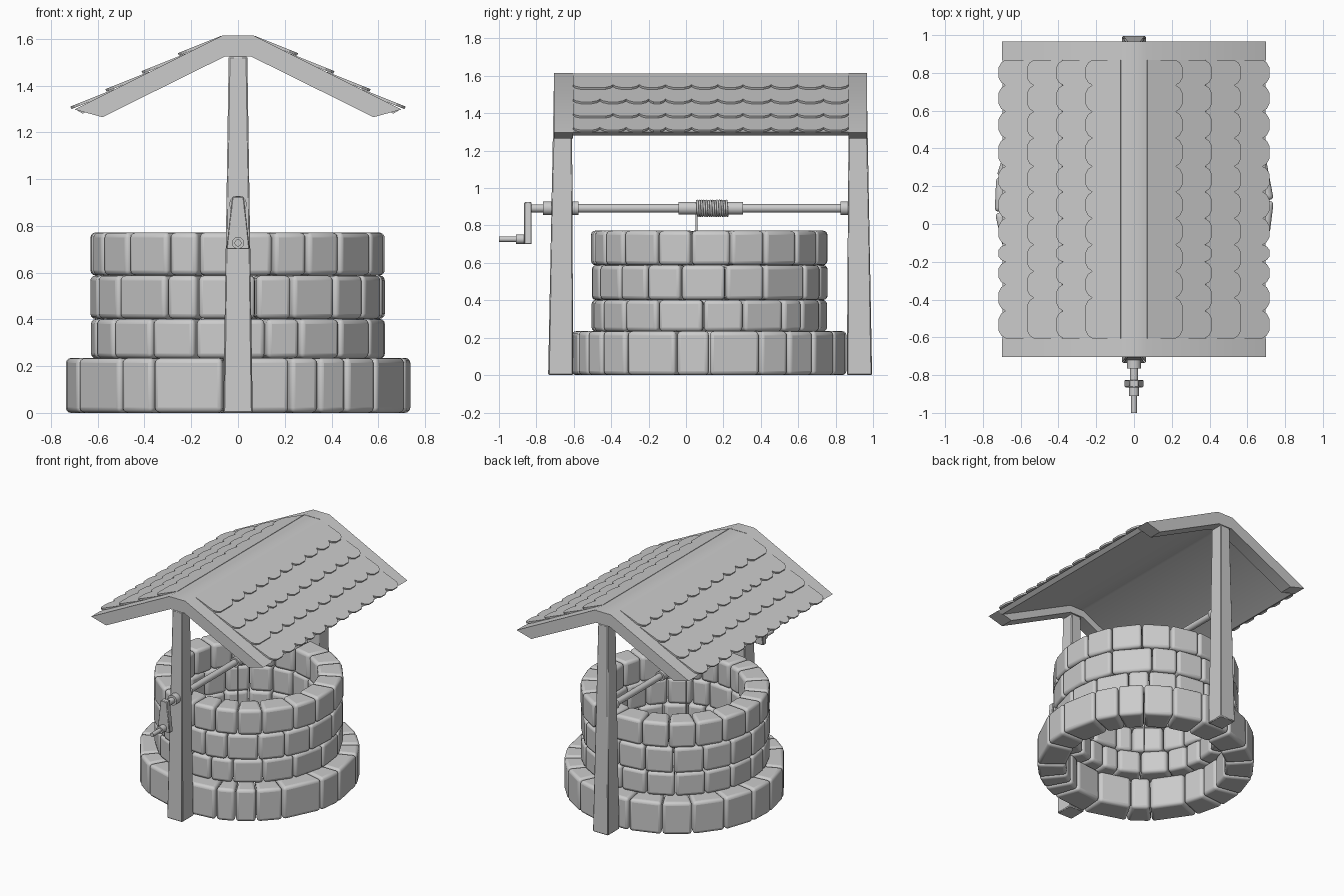
import bpy, bmesh, math
from mathutils import Vector

if "Cube" in bpy.data.objects:
    bpy.data.objects.remove(bpy.data.objects["Cube"])

CY = 0.125      # well centre in y
AXLE_Z = 0.892


def finish(name, bm, bevel=0, segs=2, angle=40):
    bmesh.ops.recalc_face_normals(bm, faces=bm.faces)
    me = bpy.data.meshes.new(name)
    bm.to_mesh(me)
    bm.free()
    ob = bpy.data.objects.new(name, me)
    bpy.context.collection.objects.link(ob)
    if bevel:
        m = ob.modifiers.new("bevel", 'BEVEL')
        m.width, m.segments, m.limit_method = bevel, segs, 'ANGLE'
        m.angle_limit = math.radians(30)
    bpy.ops.object.select_all(action='DESELECT')
    ob.select_set(True)
    bpy.context.view_layer.objects.active = ob
    bpy.ops.object.shade_smooth_by_angle(angle=math.radians(angle))
    return ob


def loft(bm, a, b):
    """Closed solid between two matching outlines."""
    va = [bm.verts.new(p) for p in a]
    vb = [bm.verts.new(p) for p in b]
    n = len(va)
    bm.faces.new(va)
    bm.faces.new(vb[::-1])
    for i in range(n):
        j = (i + 1) % n
        bm.faces.new((va[i], vb[i], vb[j], va[j]))


def prism(name, profile, y0, y1, bevel=0):
    """Extrude an x-z profile along y."""
    bm = bmesh.new()
    loft(bm, [(x, y0, z) for x, z in profile], [(x, y1, z) for x, z in profile])
    return finish(name, bm, bevel, 1)


def turned(name, profile, z, sides=16):
    """Turn (y, radius) pairs around an axis parallel to y."""
    bm = bmesh.new()
    rings = []
    for y, r in profile:
        rings.append([bm.verts.new((r * math.cos(2 * math.pi * (i + .5) / sides), y,
                                    z + r * math.sin(2 * math.pi * (i + .5) / sides)))
                      for i in range(sides)])
    for a, b in zip(rings, rings[1:]):
        for i in range(sides):
            j = (i + 1) % sides
            bm.faces.new((a[i], b[i], b[j], a[j]))
    bm.faces.new(rings[0])
    bm.faces.new(rings[-1][::-1])
    return finish(name, bm)


# Stone rings: joint angles measured from the front towards +x
def stone_ring(name, z0, z1, r_in, r_out, joints):
    bm = bmesh.new()
    gap = 0.003
    for a, b in zip(joints, joints[1:] + [joints[0] + 360]):
        def outline(z):
            pts = []
            for r, t, s in ((r_in, a, 1), (r_out, a, 1), (r_out, b, -1), (r_in, b, -1)):
                t = math.radians(t) + s * gap / r
                pts.append((r * math.sin(t), CY - r * math.cos(t), z))
            return pts
        loft(bm, outline(z0), outline(z1))
    return finish(name, bm, 0.022, 3, 50)


stone_ring("base_stones", 0.0, 0.235, 0.545, 0.74,
           [-68, -43, -29.6, -5, 17.6, 28, 39, 53, 76, 90, 111.6, 125, 139, 155,
            172, 190, 208, 224, 242, 260, 275])
stone_ring("lower_wall_stones", 0.233, 0.402, 0.47, 0.632,
           [-75, -58, -36, -17, -3, 11, 25, 44, 64, 87, 107, 129, 142, 160, 180,
            197, 215, 234, 252, 270])
stone_ring("middle_wall_stones", 0.402, 0.588, 0.47, 0.635,
           [-72, -54, -29, -16, 7, 21.5, 41, 58, 76, 98, 118, 144, 160, 178, 196,
            214, 233, 252, 270])
stone_ring("top_wall_stones", 0.588, 0.772, 0.465, 0.635,
           [-66, -48, -28, -15.6, -1, 13.8, 28, 43.5, 64, 81, 100.5, 118, 137.6, 156,
            175, 194, 211, 228, 246, 264, 280])

# Tapered posts
for name, (b0, b1), (t0, t1) in (("front_post", (-0.737, -0.603), (-0.707, -0.61)),
                                 ("back_post", (0.86, 0.995), (0.87, 0.967))):
    bm = bmesh.new()
    rect = lambda w, y0, y1, z: [(-w, y0, z), (w, y0, z), (w, y1, z), (-w, y1, z)]
    loft(bm, rect(0.063, b0, b1, 0), rect(0.04, t0, t1, 1.525))
    finish(name, bm, 0.006, 1)


# Roof rafters and deck share a chevron profile
SLOPE = 0.496


def chevron(half):
    return half + [(-x, z) for x, z in reversed(half)]


rafter = chevron([(0.065, 1.615), (0.70, 1.298), (0.58, 1.265), (0.055, 1.525)])
prism("front_rafter", rafter, -0.705, -0.605)
prism("back_rafter", rafter, 0.868, 0.967)
prism("roof_deck", chevron([(0.065, 1.613), (0.695, 1.299), (0.665, 1.28), (0.058, 1.578)]),
      -0.606, 0.869)

# Shingles in overlapping rows with rounded lower ends
shared = [-0.11, 0.03, 0.17, 0.305, 0.455, 0.595, 0.735, 0.868]
columns = ([-0.605, -0.39, -0.25] + shared, [-0.605, -0.46, -0.32, -0.2] + shared)
normal = Vector((SLOPE, 0, 1)).normalized()


def on_roof(x, y, h, side):
    p = Vector((x, y, 1.615 - SLOPE * (x - 0.065))) + normal * h
    return (p.x * side, p.y, p.z)


for side, label in ((1, "right"), (-1, "left")):
    bm = bmesh.new()
    for row, x1 in enumerate((0.25, 0.405, 0.56, 0.71)):
        x0 = max(x1 - 0.18, 0.066)
        cols = columns[row % 2]
        for y0, y1 in zip(cols, cols[1:]):
            w = y1 - y0
            c = min(0.3 * w, 0.042)
            shape = [(x0, y0), (x1 - 0.035, y0), (x1 - 0.014, y0 + 0.35 * c), (x1, y0 + c),
                     (x1, y1 - c), (x1 - 0.014, y1 - 0.35 * c), (x1 - 0.035, y1), (x0, y1)]
            lift = lambda x: 0.016 * (x - x0) / (x1 - x0)
            loft(bm, [on_roof(x, y, lift(x) - 0.011, side) for x, y in shape],
                 [on_roof(x, y, lift(x) + 0.001, side) for x, y in shape])
    finish(label + "_shingles", bm, angle=20)

# Windlass: axle with collars, crank arm and handle
turned("axle", [(-0.83, 0.022), (-0.765, 0.022), (-0.765, 0.037), (-0.575, 0.037),
                (-0.575, 0.023), (-0.04, 0.023), (-0.04, 0.035), (0.305, 0.035),
                (0.305, 0.023), (0.825, 0.023), (0.825, 0.037), (0.89, 0.037)], AXLE_Z)
prism("crank_arm", [(-0.05, 0.70), (0.05, 0.70), (0.025, 0.925), (-0.025, 0.925)],
      -0.865, -0.825, 0.004)
turned("crank_handle", [(-1.0, 0.015), (-0.91, 0.015), (-0.91, 0.026), (-0.86, 0.026)], 0.727)

# Rope: hanging end, then wound around the drum
pts = [(-0.041, 0.056, 0.17)]
turns, steps = 14, 14
for i in range(turns * steps + 1):
    t = 2 * math.pi * i / steps
    pts.append((-0.041 * math.cos(t), 0.056 + 0.168 * i / (turns * steps),
                AXLE_Z + 0.041 * math.sin(t)))
cu = bpy.data.curves.new("rope", 'CURVE')
cu.dimensions = '3D'
cu.bevel_depth, cu.bevel_resolution, cu.use_fill_caps = 0.0065, 1, True
sp = cu.splines.new('POLY')
sp.points.add(len(pts) - 1)
for p, co in zip(sp.points, pts):
    p.co = (*co, 1)
bpy.context.collection.objects.link(bpy.data.objects.new("rope", cu))
